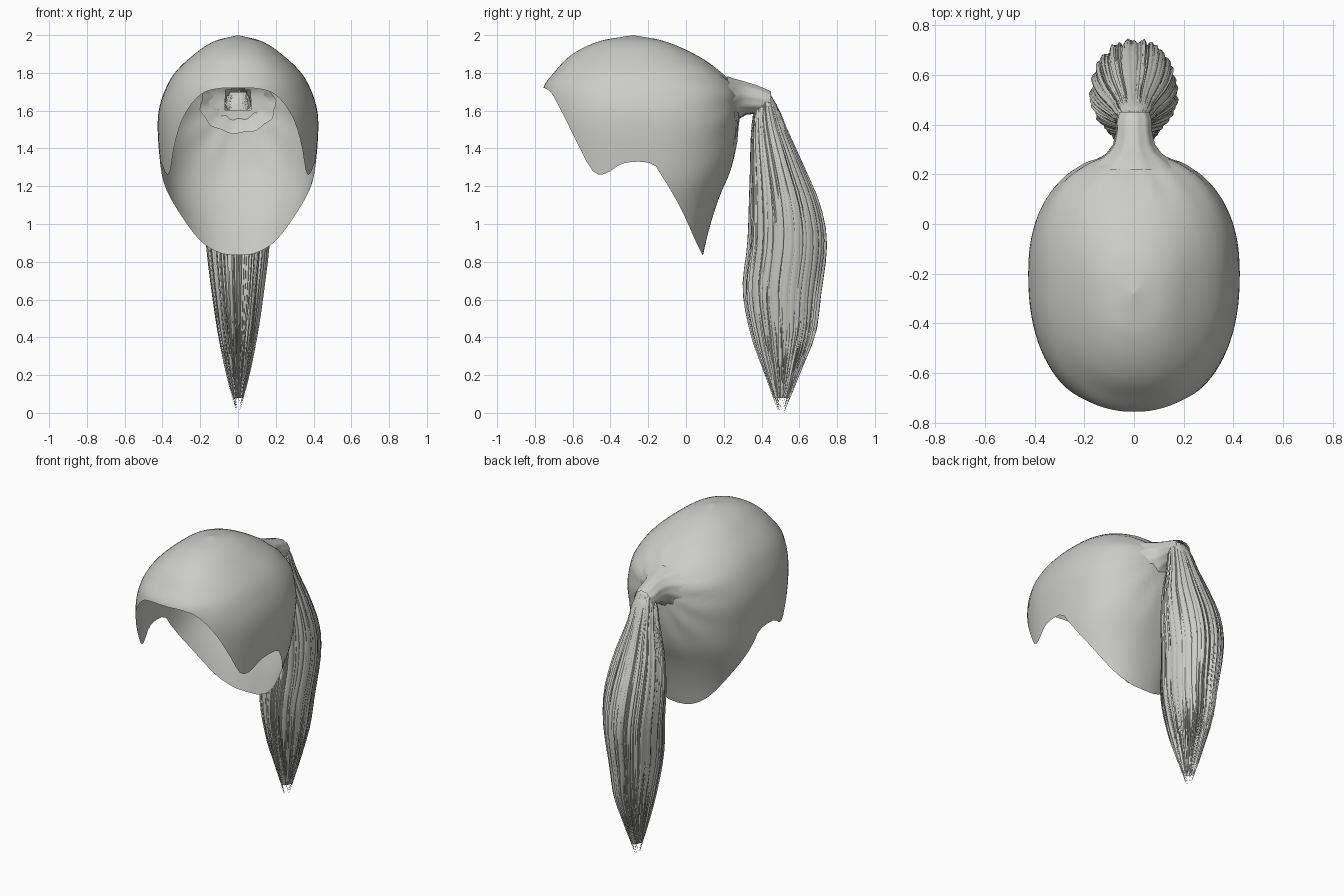
import bpy, bmesh, math, random
from mathutils import Vector

if "Cube" in bpy.data.objects:
    bpy.data.objects.remove(bpy.data.objects["Cube"])

random.seed(4)
hair = bpy.data.materials.new("grey_hair")
hair.diffuse_color = (0.6, 0.6, 0.58, 1)
hair.use_nodes = True
hair.node_tree.nodes["Principled BSDF"].inputs["Base Color"].default_value = hair.diffuse_color


def interp(table, x):
    """Smooth interpolation through (key, value) pairs with rising keys."""
    if x <= table[0][0]:
        return table[0][1]
    if x >= table[-1][0]:
        return table[-1][1]
    i = next(k for k in range(len(table) - 1) if table[k + 1][0] >= x)
    (x0, a), (x1, b) = table[i], table[i + 1]

    def slope(k):
        lo, hi = max(k - 1, 0), min(k + 1, len(table) - 1)
        return (table[hi][1] - table[lo][1]) / (table[hi][0] - table[lo][0])
    h = x1 - x0
    t = (x - x0) / h
    return ((2*t**3 - 3*t*t + 1) * a + (t**3 - 2*t*t + t) * h * slope(i)
            + (3*t*t - 2*t**3) * b + (t**3 - t*t) * h * slope(i + 1))


def finish(bm, name, angle=60):
    mesh = bpy.data.meshes.new(name)
    bm.to_mesh(mesh)
    bm.free()
    obj = bpy.data.objects.new(name, mesh)
    bpy.context.collection.objects.link(obj)
    mesh.materials.append(hair)
    bpy.ops.object.select_all(action='DESELECT')
    obj.select_set(True)
    bpy.context.view_layer.objects.active = obj
    bpy.ops.object.shade_smooth_by_angle(angle=math.radians(angle))
    return obj


def skin(bm, rows, closed=True):
    """Quads between successive rows of points."""
    rows = [[bm.verts.new(p) for p in row] for row in rows]
    n = len(rows[0])
    for a, b in zip(rows, rows[1:]):
        for i in range(n if closed else n - 1):
            j = (i + 1) % n
            bm.faces.new((a[i], b[i], b[j], a[j]))


def spow(v, p):
    return math.copysign(abs(v) ** p, v)


# Head cap: stacked ovals, keyed by height, cut off at a hairline
width = [(0.84, .29), (1.0, .33), (1.2, .395), (1.35, .415), (1.5, .425),
         (1.6, .42), (1.7, .39), (1.8, .335), (1.9, .23), (1.97, .12), (2, 0)]
front = [(1.28, -.74), (1.5, -.76), (1.72, -.755), (1.8, -.70), (1.9, -.60),
         (1.97, -.45), (2, -.28)]
back = [(.84, .09), (1.0, .13), (1.15, .18), (1.28, .235), (1.45, .27),
        (1.6, .28), (1.7, .27), (1.77, .22), (1.88, .08), (1.97, -.12), (2, -.28)]
middle = [(1.6, -.2), (1.8, -.22), (2, -.28)]
hairline = [(0, 1.72), (15, 1.715), (28, 1.68), (40, 1.57), (50, 1.43),
            (60, 1.28), (68, 1.265), (78, 1.32), (92, 1.32), (98, 1.25),
            (108, 1.15), (127, 1.0), (145, .9), (165, .845), (180, .835)]
TIE = Vector((0, .30, 1.66))


def cap_point(deg, t):
    rim = interp(hairline, min(deg, 360 - deg))
    z = 2 - (2 - rim) * max(t, .01) ** 2
    a = math.radians(deg)
    c, s = spow(math.cos(a), .88), spow(math.sin(a), .88)
    yc = interp(middle, z)
    reach = yc - interp(front, z) if c > 0 else interp(back, z) - yc
    p = Vector((interp(width, z) * s, yc - reach * c, z))
    # soft combed grooves that converge on the tie
    d = (p - TIE).length
    ang = math.atan2(p.z - TIE.z, abs(p.x) + .02)
    fade = math.exp(-(d / .35) ** 2)
    out = Vector((p.x, p.y + .2, 0))
    if out.length > .1 and p.z < 1.85:
        p += out.normalized() * .007 * fade * math.sin(ang * 13)
    return p


bm = bmesh.new()
N = 96
skin(bm, [[cap_point(i * 360 / N, k / 36) for i in range(N)] for k in range(37)])
hole = [f for f in bm.faces if f.calc_center_median().y > .1
        and (f.calc_center_median().xz - TIE.xz).length < .075]
bmesh.ops.delete(bm, geom=hole, context='FACES')
bmesh.ops.remove_doubles(bm, verts=bm.verts, dist=.0005)
bmesh.ops.recalc_face_normals(bm, faces=bm.faces)
finish(bm, "head_cap")

# Gathered funnel from the cap to the tie: y, centre z, half width, half height
funnel = [(.22, 1.63, .20, .15), (.255, 1.645, .15, .122), (.285, 1.66, .108, .10),
          (.32, 1.665, .083, .085), (.37, 1.66, .072, .075), (.42, 1.65, .07, .065),
          (.45, 1.645, .06, .055)]
bm = bmesh.new()
rows = []
for k, (y, z, rx, rz) in enumerate(funnel):
    row = []
    for i in range(40):
        a = i * math.tau / 40
        r = 1 + .03 * math.sin(10 * a)
        row.append((rx * r * math.cos(a), y, z + rz * r * math.sin(a)))
    rows.append(row)
skin(bm, rows)
bmesh.ops.recalc_face_normals(bm, faces=bm.faces)
finish(bm, "gathered_funnel")

# Ponytail outline, keyed by height
tail_in = [(0, .49), (.2, .42), (.4, .35), (.65, .305), (.9, .33), (1.2, .34),
           (1.58, .355), (1.7, .40)]
tail_out = [(0, .52), (.22, .61), (.42, .69), (.6, .715), (.9, .75), (1.1, .715),
            (1.3, .63), (1.52, .53), (1.65, .475), (1.7, .435)]
tail_half = [(0, .01), (.2, .06), (.4, .10), (.6, .13), (.9, .165), (1.1, .175),
             (1.3, .15), (1.5, .095), (1.65, .07), (1.7, .045)]


def tail_point(a, z, r):
    yi, yo = interp(tail_in, z), interp(tail_out, z)
    return Vector((r * interp(tail_half, z) * math.sin(a),
                   (yi + yo) / 2 + r * (yo - yi) / 2 * math.cos(a), z))


# Pleated inner bundle
bm = bmesh.new()
SIDES = 72
depth = [random.uniform(.86, .96) if i % 2 else random.uniform(.76, .86)
         for i in range(SIDES)]
rows = []
for k in range(25):
    z = 1.7 - 1.62 * k / 24
    pleat = min(1, k / 6)
    rows.append([tail_point(i * math.tau / SIDES, z, .95 + (depth[i] - .95) * pleat)
                 for i in range(SIDES)])
skin(bm, rows)
bm.verts.ensure_lookup_table()
bm.faces.new(bm.verts[:SIDES])
bmesh.ops.recalc_face_normals(bm, faces=bm.faces)
finish(bm, "ponytail_bundle", 80)

# Tapered locks laid over the bundle, ending at different heights
bm = bmesh.new()
LOCKS = 130
for i in range(LOCKS):
    a0 = i * math.tau / LOCKS + random.uniform(-.03, .03)
    r0 = random.uniform(.88, 1.02)
    end = random.choice((random.uniform(0, .2), random.uniform(.12, .4)))
    sway = random.uniform(-.12, .12)
    wide = random.uniform(.04, .085)
    rows = []
    for k in range(19):
        t = k / 18
        z = 1.68 + (end - 1.68) * t
        a = a0 + sway * t * t
        w = wide * (1 if t < .75 else max(.05, (1 - t) / .25))
        rows.append([tail_point(a - w, z, r0 - .03), tail_point(a, z, r0 + .015),
                     tail_point(a + w, z, r0 - .03)])
    skin(bm, rows, closed=False)
# keep every lock facing away from the middle of the tail
bm.normal_update()
for f in bm.faces:
    c = f.calc_center_median()
    mid = (interp(tail_in, c.z) + interp(tail_out, c.z)) / 2
    if f.normal.dot(Vector((c.x, c.y - mid, 0))) < 0:
        f.normal_flip()
finish(bm, "ponytail_locks", 80)
